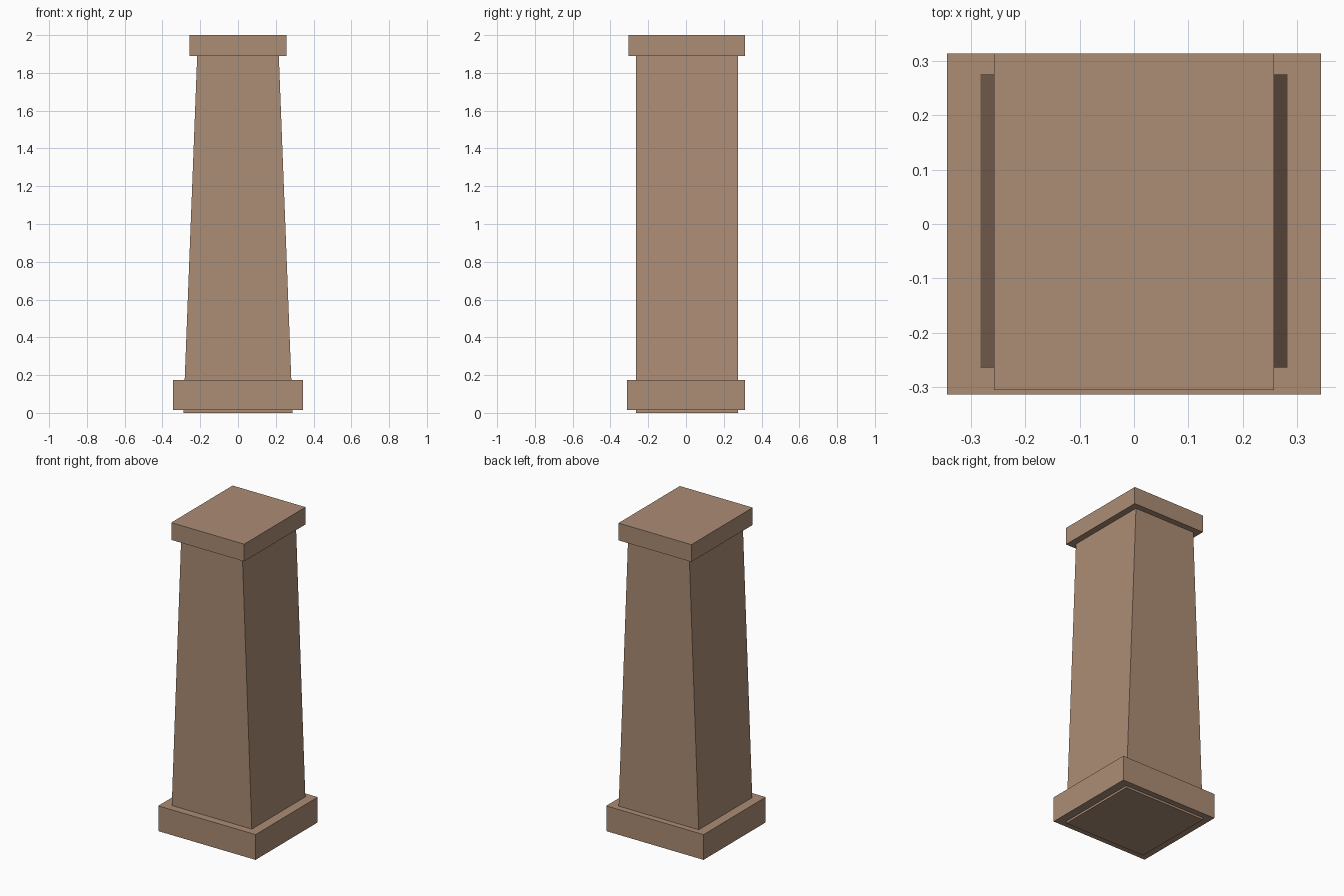
import bpy, bmesh

if "Cube" in bpy.data.objects:
    bpy.data.objects.remove(bpy.data.objects["Cube"])

stone = bpy.data.materials.new("tan stone")
stone.diffuse_color = (0.413, 0.266, 0.178, 1)
stone.use_nodes = True
stone.node_tree.nodes["Principled BSDF"].inputs["Base Color"].default_value = stone.diffuse_color


def tapered_block(name, z0, z1, y0, y1, half_bottom, half_top):
    """Box whose x width may change from bottom to top."""
    bm = bmesh.new()
    bmesh.ops.create_cube(bm, size=1)
    for v in bm.verts:
        top = v.co.z > 0
        v.co.x = (1 if v.co.x > 0 else -1) * (half_top if top else half_bottom)
        v.co.y = y1 if v.co.y > 0 else y0
        v.co.z = z1 if top else z0
    mesh = bpy.data.meshes.new(name)
    bm.to_mesh(mesh)
    bm.free()
    mesh.materials.append(stone)
    bpy.context.collection.objects.link(bpy.data.objects.new(name, mesh))


# shaft pokes slightly below the plinth and ends under the cap
tapered_block("shaft", 0, 1.892, -0.264, 0.275, 0.289, 0.216)
# plinth band around the foot
tapered_block("plinth", 0.014, 0.175, -0.313, 0.313, 0.343, 0.343)
# flat cap
tapered_block("cap", 1.89, 2.0, -0.305, 0.313, 0.257, 0.257)
